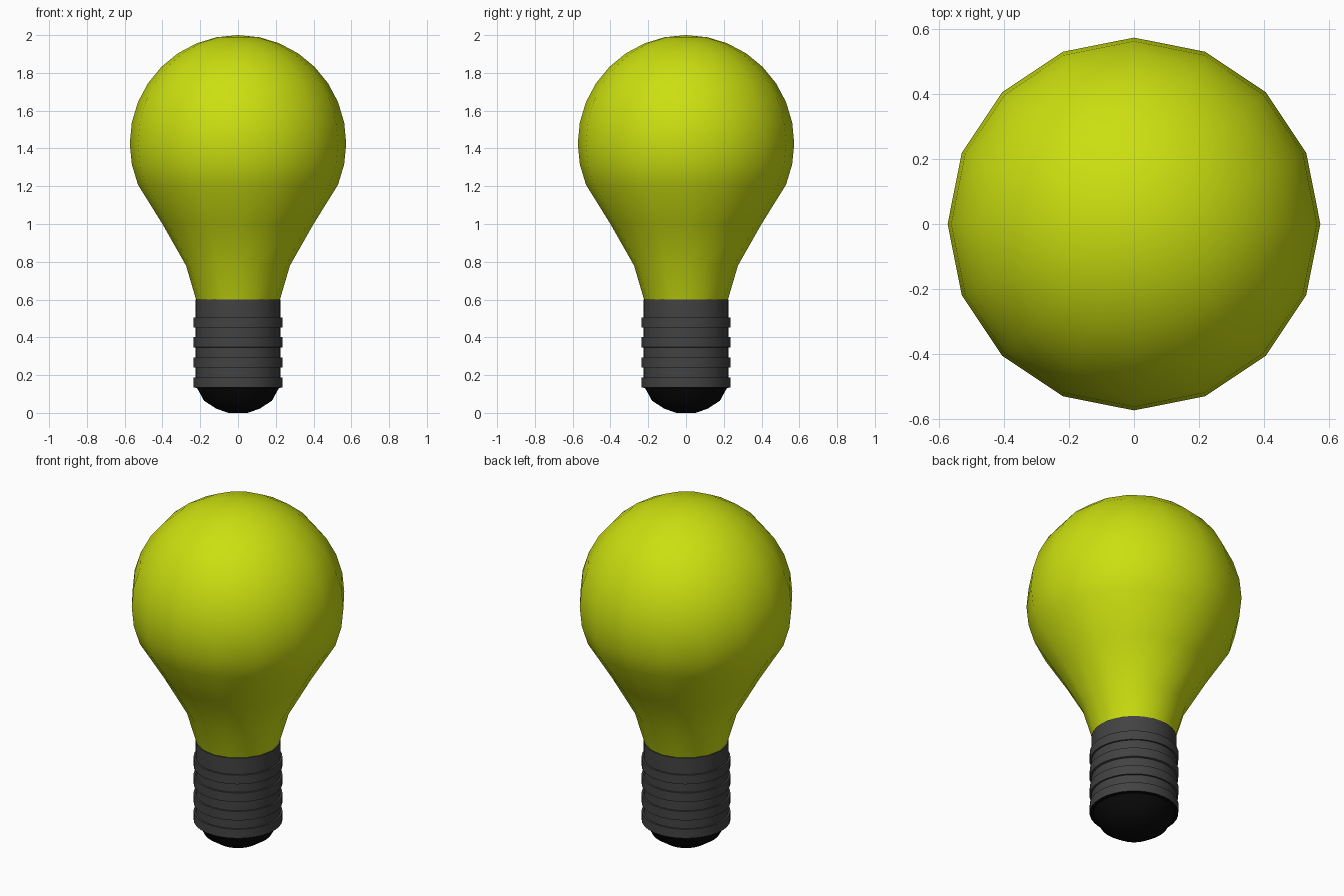
import bpy, bmesh, math

if "Cube" in bpy.data.objects:
    bpy.data.objects.remove(bpy.data.objects["Cube"])


def material(name, rgb):
    m = bpy.data.materials.new(name)
    m.diffuse_color = (*rgb, 1)
    m.use_nodes = True
    m.node_tree.nodes["Principled BSDF"].inputs["Base Color"].default_value = m.diffuse_color
    return m


def lathe(name, profile, sides, mat, angle):
    """Revolve an (r, z) profile, listed bottom to top, about the z axis."""
    bm = bmesh.new()
    rings = []
    for r, z in profile:
        if r < 1e-5:
            rings.append([bm.verts.new((0, 0, z))] * sides)
        else:
            rings.append([bm.verts.new((r * math.cos(2 * math.pi * i / sides),
                                        r * math.sin(2 * math.pi * i / sides), z))
                          for i in range(sides)])
    for a, b in zip(rings, rings[1:]):
        for i in range(sides):
            j = (i + 1) % sides
            bm.faces.new(list(dict.fromkeys((a[i], a[j], b[j], b[i]))))
    bmesh.ops.recalc_face_normals(bm, faces=bm.faces)
    me = bpy.data.meshes.new(name)
    bm.to_mesh(me)
    bm.free()
    me.materials.append(mat)
    ob = bpy.data.objects.new(name, me)
    bpy.context.collection.objects.link(ob)
    bpy.ops.object.select_all(action='DESELECT')
    ob.select_set(True)
    bpy.context.view_layer.objects.active = ob
    bpy.ops.object.shade_smooth_by_angle(angle=math.radians(angle))
    return ob


yellow = material("yellow_green_glass", (0.60, 0.74, 0.005))
grey = material("dark_grey_metal", (0.055, 0.055, 0.055))
black = material("black_contact", (0.003, 0.003, 0.003))

# Glass bulb: flared neck running into a sphere
R, CZ = 0.573, 1.427
bulb = [(0.218, 0.59), (0.222, 0.60), (0.275, 0.78), (0.40, 1.00)]
for k in range(-2, 9):
    a = math.radians(11.25 * k)
    bulb.append((R * math.cos(a), CZ + R * math.sin(a)))
lathe("glass_bulb", bulb, 16, yellow, 60)

# Screw cap: straight sleeve with four raised bands
cap = [(0.226, 0.135)]
for z in (0.135, 0.24, 0.348, 0.452):
    cap += [(0.236, z), (0.236, z + 0.053), (0.226, z + 0.053)]
    if z < 0.45:
        cap.append((0.226, z + 0.105))
    if z == 0.135:
        cap.pop(0)
# keep each sleeve step level with the underside of the next band
cap = [(r, round(z, 3)) for r, z in cap]
cap += [(0.226, 0.60), (0.21, 0.60)]
lathe("screw_cap", cap, 32, grey, 30)

# Rounded contact at the bottom
tip = [(0, 0), (0.05, 0.0), (0.115, 0.022), (0.18, 0.065), (0.217, 0.132), (0.236, 0.135)]
lathe("bottom_contact", tip, 32, black, 50)
